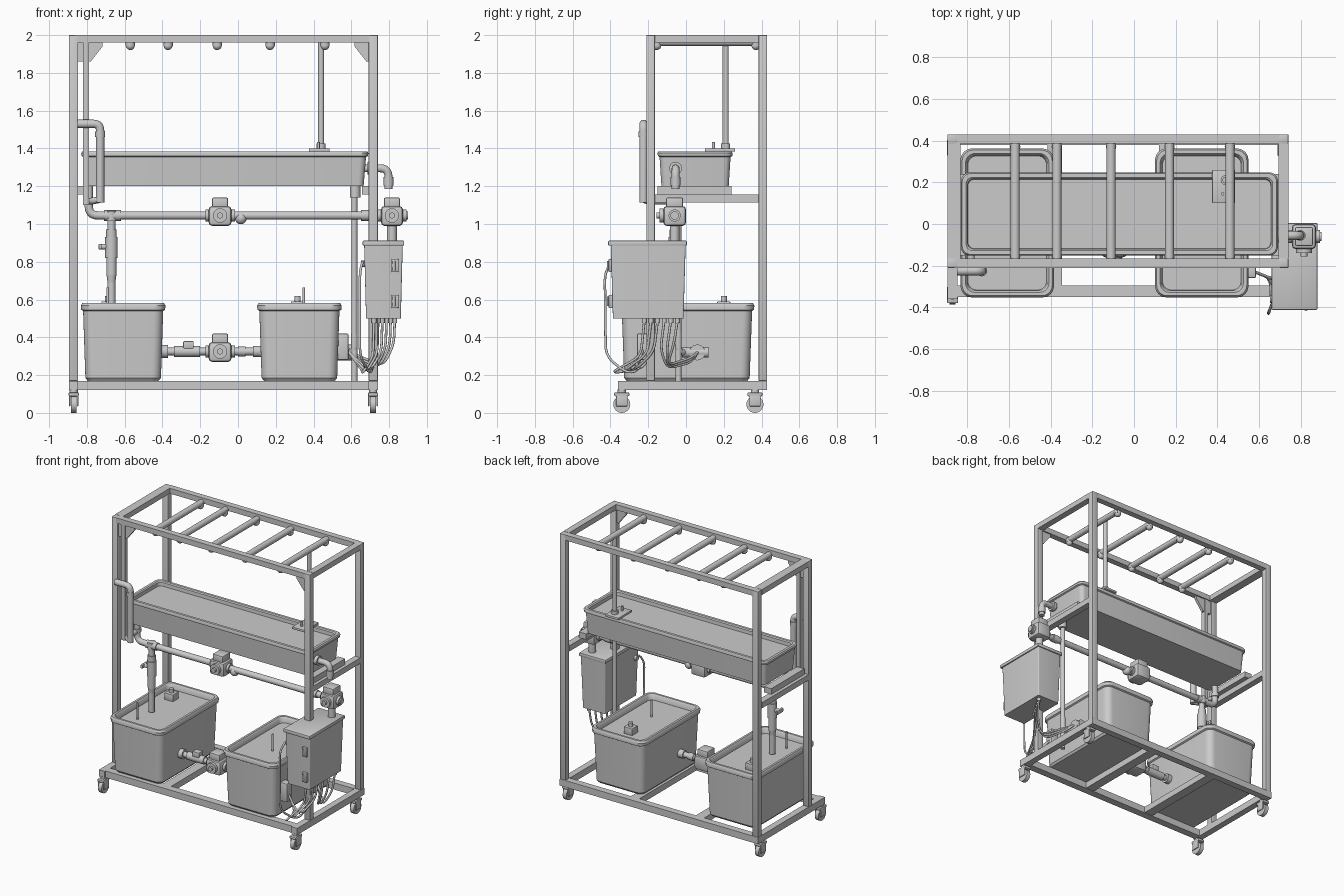
import bpy, bmesh, math
from mathutils import Vector


def finish(name, bm, angle=35):
    bmesh.ops.recalc_face_normals(bm, faces=bm.faces)
    me = bpy.data.meshes.new(name)
    bm.to_mesh(me)
    bm.free()
    ob = bpy.data.objects.new(name, me)
    bpy.context.collection.objects.link(ob)
    bpy.ops.object.select_all(action='DESELECT')
    ob.select_set(True)
    bpy.context.view_layer.objects.active = ob
    bpy.ops.object.shade_smooth_by_angle(angle=math.radians(angle))
    return ob


def box(name, x, y, z, bevel=0.0):
    bm = bmesh.new()
    bmesh.ops.create_cube(bm, size=1)
    for v in bm.verts:
        for i, (a, b) in enumerate((x, y, z)):
            v.co[i] = a + (v.co[i] + 0.5) * (b - a)
    if bevel:
        bmesh.ops.bevel(bm, geom=bm.edges[:], offset=bevel, segments=2, profile=0.5, affect='EDGES')
    return finish(name, bm)


def rod(name, a, b, r, r2=None, sides=20):
    a, b = Vector(a), Vector(b)
    bm = bmesh.new()
    bmesh.ops.create_cone(bm, cap_ends=True, segments=sides, radius1=r,
                          radius2=r if r2 is None else r2, depth=(b - a).length)
    q = Vector((0, 0, 1)).rotation_difference(b - a)
    for v in bm.verts:
        v.co = q @ v.co + (a + b) / 2
    return finish(name, bm)


def ball(name, c, r):
    bm = bmesh.new()
    bmesh.ops.create_uvsphere(bm, u_segments=16, v_segments=10, radius=r)
    bmesh.ops.translate(bm, verts=bm.verts, vec=c)
    return finish(name, bm, 60)


def pipe(name, pts, r, bend=0.03, res=4):
    """Round tube along a path whose corners are rounded."""
    pts = [Vector(p) for p in pts]
    path = [pts[0]]
    for a, b, c in zip(pts, pts[1:], pts[2:]):
        s, e = b + (a - b).normalized() * bend, b + (c - b).normalized() * bend
        for i in range(6):
            t = i / 5
            path.append(s * (1 - t) ** 2 + b * 2 * t * (1 - t) + e * t * t)
    path.append(pts[-1])
    cu = bpy.data.curves.new(name, 'CURVE')
    cu.dimensions, cu.bevel_depth, cu.bevel_resolution, cu.use_fill_caps = '3D', r, res, True
    sp = cu.splines.new('POLY')
    sp.points.add(len(path) - 1)
    for p, co in zip(sp.points, path):
        p.co = (*co, 1)
    ob = bpy.data.objects.new(name, cu)
    bpy.context.collection.objects.link(ob)
    return ob


def tub(name, cx, cy, rings):
    """Loft of rounded rectangles: (half x, half y, corner radius, z)."""
    bm = bmesh.new()
    loops = []
    for hx, hy, r, z in rings:
        loop = []
        for k, (sx, sy) in enumerate(((1, 1), (-1, 1), (-1, -1), (1, -1))):
            for i in range(7):
                t = math.pi / 2 * (k + i / 6)
                loop.append(bm.verts.new((cx + sx * (hx - r) + r * math.cos(t),
                                          cy + sy * (hy - r) + r * math.sin(t), z)))
        loops.append(loop)
    for p, q in zip(loops, loops[1:]):
        for i in range(len(p)):
            j = (i + 1) % len(p)
            bm.faces.new((p[i], p[j], q[j], q[i]))
    bm.faces.new(loops[0])
    bm.faces.new(loops[-1])
    return finish(name, bm)


# Frame: posts, top rectangle, base and tray supports
for side, x in (("left", (-0.895, -0.847)), ("right", (0.692, 0.74))):
    for end, y in (("front", (-0.21, -0.165)), ("back", (0.385, 0.43))):
        box(f"{end}_{side}_post", x, y, (0.17, 2.0), 0.003)
    box(f"top_{side}_rail", x if side == "right" else (-0.895, -0.832), (-0.165, 0.385), (1.96, 2.0))
    box(f"base_{side}_rail", x, (-0.36, 0.43), (0.12, 0.17))
    box(f"tray_support_{side}", x, (-0.165, 0.385), (1.115, 1.157))
    xc = sum(x) / 2 + (0.03 if side == "left" else -0.03)
    box(f"tray_ledge_{side}", (xc - 0.03, xc + 0.03), (-0.15, 0.24), (1.157, 1.2))
for end, y in (("front", (-0.21, -0.165)), ("back", (0.385, 0.43))):
    box(f"top_{end}_rail", (-0.86, 0.70), y, (1.96, 2.0))
box("base_front_rail", (-0.85, 0.70), (-0.35, -0.295), (0.12, 0.17))
box("base_back_rail", (-0.85, 0.70), (0.38, 0.43), (0.12, 0.17))
for i, x in enumerate((-0.38, 0.155)):
    box(f"base_crossbar_{i}", (x - 0.035, x + 0.035), (-0.3, 0.39), (0.122, 0.168))
box("riser_post", (-0.82, -0.79), (-0.205, -0.17), (1.1, 1.96))

# Corner gussets
for name, x0, s in (("left", -0.847, 1), ("right", 0.692, -1)):
    bm = bmesh.new()
    w = 0.055 if s > 0 else 0
    prof = [(0, 1.96), (w + 0.075, 1.96), (w + 0.075, 1.94), (w + 0.012, 1.86), (0, 1.86)]
    f = bm.faces.new([bm.verts.new((x0 + s * a, -0.195, z)) for a, z in prof])
    ext = bmesh.ops.extrude_face_region(bm, geom=[f])["geom"]
    bmesh.ops.translate(bm, verts=[v for v in ext if isinstance(v, bmesh.types.BMVert)], vec=(0, 0.02, 0))
    finish(f"gusset_{name}", bm)

# Round lamp bars with rounded end caps
for i, x in enumerate((-0.57, -0.37, -0.11, 0.17, 0.46)):
    rod(f"lamp_bar_{i}", (x, -0.17, 1.965), (x, 0.39, 1.965), 0.022)
    for j, y in enumerate((-0.155, 0.37)):
        rod(f"lamp_cap_{i}_{j}", (x, y, 1.97), (x, y, 1.943), 0.025)
        ball(f"lamp_cap_end_{i}_{j}", (x, y, 1.945), 0.024)

# Casters
for i, x in enumerate((-0.87, 0.715)):
    for j, y in enumerate((-0.34, 0.365)):
        rod(f"caster_wheel_{i}{j}", (x - 0.015, y, 0.045), (x + 0.015, y, 0.045), 0.045, sides=24)
        for s in (-1, 1):
            box(f"caster_fork_{i}{j}_{s}", sorted((x + s * 0.018, x + s * 0.026)),
                (y - 0.03, y + 0.03), (0.035, 0.1), 0.003)
        box(f"caster_top_{i}{j}", (x - 0.027, x + 0.027), (y - 0.04, y + 0.04), (0.088, 0.108), 0.006)
        rod(f"caster_stem_{i}{j}", (x, y, 0.1), (x, y, 0.125), 0.022)

# Grow tray
tub("grow_tray", -0.07, 0.048, [
    (0.735, 0.178, 0.03, 1.2), (0.748, 0.188, 0.035, 1.355), (0.758, 0.197, 0.04, 1.36),
    (0.76, 0.199, 0.04, 1.375), (0.754, 0.194, 0.04, 1.385), (0.735, 0.175, 0.03, 1.385),
    (0.728, 0.168, 0.03, 1.378), (0.726, 0.166, 0.03, 1.352)])

# Reservoirs with float blocks and probes
for n, cx in (("left", -0.608), ("right", 0.325)):
    tub(f"{n}_reservoir", cx, 0.005, [
        (0.188, 0.32, 0.04, 0.17), (0.2, 0.332, 0.05, 0.185), (0.212, 0.345, 0.05, 0.54),
        (0.222, 0.355, 0.055, 0.546), (0.224, 0.357, 0.055, 0.568), (0.216, 0.349, 0.05, 0.582),
        (0.2, 0.333, 0.045, 0.582), (0.192, 0.325, 0.04, 0.572), (0.188, 0.321, 0.04, 0.54)])
    bx = cx - 0.01 if n == "right" else cx - 0.08
    box(f"{n}_float_block", (bx - 0.035, bx + 0.035), (0.165, 0.235), (0.535, 0.59), 0.004)
    rod(f"{n}_float_knob", (bx, 0.2, 0.59), (bx, 0.2, 0.618), 0.016)
rod("probe_left", (-0.69, -0.2, 0.53), (-0.69, -0.2, 0.665), 0.007)
rod("probe_right", (0.348, -0.09, 0.53), (0.348, -0.09, 0.665), 0.007)


# Motorised valve: rounded body, actuator cap and pipe collars
def valve(name, x, y, z, w=0.06):
    box(f"{name}_body", (x - w, x + w), (y - 0.06, y + 0.06), (z - 0.055, z + 0.05), 0.018)
    box(f"{name}_actuator", (x - 0.043, x + 0.043), (y - 0.045, y + 0.045), (z + 0.04, z + 0.095), 0.008)
    rod(f"{name}_face", (x, y - 0.06, z), (x, y - 0.08, z), 0.038)
    rod(f"{name}_hub", (x, y - 0.08, z), (x, y - 0.095, z), 0.016)
    rod(f"{name}_collar", (x - w - 0.018, y, z), (x + w + 0.018, y, z), 0.032)


# Upper supply line
Y = -0.06
pipe("supply_pipe", [(-0.79, Y, 1.2), (-0.79, Y, 1.045), (0.8, Y, 1.045)], 0.022, 0.05)
rod("supply_collar", (-0.79, Y, 1.115), (-0.79, Y, 1.14), 0.029)
valve("supply_valve", -0.095, Y, 1.045)
ball("supply_union", (0.015, Y, 1.03), 0.031)
valve("right_valve", 0.815, Y, 1.045, 0.058)
rod("right_valve_knob", (0.87, Y, 1.045), (0.9, Y, 1.045), 0.022)
rod("right_valve_drop", (0.815, Y, 1.0), (0.815, Y, 0.9), 0.026)

# Downpipe with hand valve into the left reservoir
for i, (z0, z1, r0, r1) in enumerate(((1.045, 0.55, 0.021, 0.021), (1.07, 1.015, 0.029, 0.029),
                                     (0.97, 0.93, 0.028, 0.028), (0.93, 0.82, 0.033, 0.033),
                                     (0.82, 0.73, 0.027, 0.027), (0.73, 0.63, 0.026, 0.013))):
    rod(f"downpipe_{i}", (-0.67, Y, z0), (-0.67, Y, z1), r0, r1)
rod("downpipe_valve_stem", (-0.67, Y, 0.88), (-0.725, Y, 0.88), 0.015)
box("downpipe_handle", (-0.738, -0.722), (Y - 0.035, Y + 0.035), (0.865, 0.895), 0.005)
for i, x in enumerate((-0.62, 0.65)):
    rod(f"supply_tee_{i}", (x - 0.09, Y, 1.045) if i == 0 else (x, Y, 1.045),
        (x, Y, 1.045) if i == 0 else (x + 0.05, Y, 1.045), 0.028)

# Overflow bend on the front left, outlet on the right
pipe("overflow_pipe", [(-0.85, -0.225, 1.53), (-0.73, -0.225, 1.53), (-0.73, -0.225, 1.115)], 0.022, 0.035)
rod("overflow_collar", (-0.73, -0.225, 1.49), (-0.73, -0.225, 1.46), 0.026)
pipe("overflow_return", [(-0.73, -0.225, 1.13), (-0.78, -0.2, 1.12), (-0.79, Y, 1.12)], 0.018, 0.03)
pipe("tray_outlet", [(0.67, -0.055, 1.295), (0.797, -0.055, 1.295), (0.797, -0.055, 1.185)], 0.021, 0.045)
rod("outlet_collar", (0.797, -0.055, 1.25), (0.797, -0.055, 1.205), 0.026)
rod("outlet_flange", (0.685, -0.055, 1.295), (0.71, -0.055, 1.295), 0.034)

# Vertical drain down the right side
rod("drain_pipe", (0.616, -0.04, 0.17), (0.616, -0.04, 1.2), 0.016)
rod("drain_fitting", (0.62, -0.04, 1.14), (0.62, -0.04, 1.2), 0.028)

# Balance pipe between reservoirs
B = -0.1
rod("balance_pipe", (-0.42, B, 0.325), (0.14, B, 0.325), 0.02)
for i, (a, b, r) in enumerate(((-0.405, -0.37, 0.034), (-0.34, -0.2, 0.029), (0.0, 0.04, 0.026), (0.08, 0.13, 0.03))):
    rod(f"balance_collar_{i}", (a, B, 0.325), (b, B, 0.325), r)
box("balance_sensor", (-0.29, -0.235), (B - 0.025, B + 0.025), (0.34, 0.38), 0.005)
valve("balance_valve", -0.095, B, 0.325)

# Pump and junction box on the right reservoir
rod("pump_body", (0.51, 0.06, 0.32), (0.6, 0.06, 0.32), 0.042)
rod("pump_motor", (0.575, -0.02, 0.32), (0.575, 0.12, 0.32), 0.028)
pipe("pump_pipe", [(0.575, 0.0, 0.32), (0.616, -0.04, 0.32), (0.616, -0.04, 0.42)], 0.018, 0.03)
box("junction_box", (0.515, 0.585), (-0.26, -0.2), (0.28, 0.42), 0.008)

# Adjustable pole and clamp on the tray
rod("tray_pole", (0.44, 0.21, 1.385), (0.44, 0.21, 1.965), 0.016)
box("pole_clamp", (0.375, 0.485), (0.1, 0.26), (1.383, 1.4), 0.003)
rod("pole_socket", (0.44, 0.21, 1.4), (0.44, 0.21, 1.425), 0.024)
rod("clamp_screw", (0.425, 0.145, 1.39), (0.425, 0.145, 1.435), 0.008)

# Control cabinet with lid and latches
tub("control_cabinet", 0.77, -0.2, [(0.092, 0.187, 0.008, 0.5), (0.102, 0.198, 0.008, 0.888)])
box("cabinet_lid", (0.66, 0.88), (-0.412, 0.005), (0.885, 0.912), 0.006)
for i, z in enumerate((0.78, 0.59)):
    box(f"cabinet_latch_{i}", (0.812, 0.85), (-0.41, -0.385), (z - 0.035, z + 0.035), 0.005)
    rod(f"latch_lever_{i}", (0.825, -0.41, z - 0.025), (0.825, -0.41, z + 0.025), 0.008)
rod("cabinet_gland", (0.68, -0.36, 0.79), (0.652, -0.36, 0.79), 0.018)

# Cables hanging below the cabinet
pipe("side_cable", [(0.66, -0.385, 0.8), (0.645, -0.43, 0.76), (0.645, -0.425, 0.3), (0.7, -0.3, 0.2),
                    (0.72, -0.2, 0.26), (0.72, -0.19, 0.5)], 0.007, 0.06, 2)
for i in range(6):
    x, y, d = 0.72 + 0.022 * i, -0.22 + 0.035 * i, 0.025 * i
    rod(f"cable_gland_{i}", (x, y, 0.505), (x, y, 0.475), 0.013)
    end = (0.58, -0.23, 0.33) if i < 3 else (0.6, 0.06, 0.32)
    pipe(f"cable_{i}", [(x, y, 0.49), (x - 0.005, y - 0.02, 0.3 + d / 2),
                        (x - 0.06, -0.4 + 2.6 * d if i < 3 else -0.1, 0.21 + d / 3),
                        (0.655, end[1] - 0.03, 0.23 + d / 2), end], 0.007, 0.05, 2)
